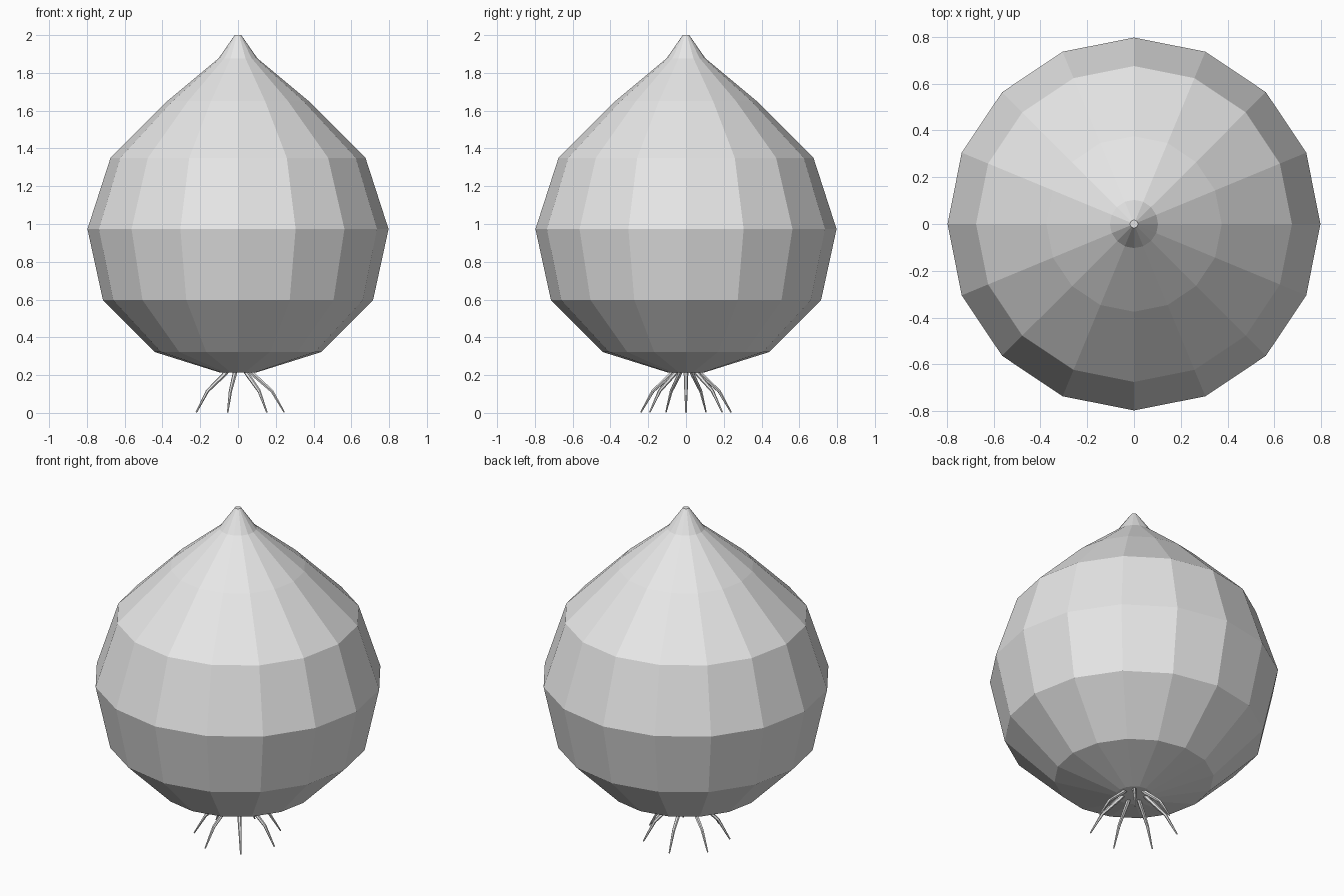
import bpy, bmesh, math
from mathutils import Vector

cube = bpy.data.objects.get("Cube")
if cube:
    bpy.data.objects.remove(cube, do_unlink=True)

SIDES = 16
ROOTS = 7

grey = bpy.data.materials.new("plain grey")
grey.use_nodes = True
colour = (0.8, 0.8, 0.8, 1)
grey.diffuse_color = colour
grey.node_tree.nodes["Principled BSDF"].inputs["Base Color"].default_value = colour


def ring(bm, centre, u, v, radius, sides):
    angles = [math.tau * i / sides for i in range(sides)]
    return [bm.verts.new(centre + radius * (u * math.cos(a) + v * math.sin(a)))
            for a in angles]


def skin(name, sections, sides):
    """Join (centre, u, v, radius) sections into a closed flat-faced tube."""
    bm = bmesh.new()
    rings = [ring(bm, *s, sides) for s in sections]
    for low, high in zip(rings, rings[1:]):
        for i in range(sides):
            j = (i + 1) % sides
            bm.faces.new((low[i], low[j], high[j], high[i]))
    bm.faces.new(rings[0][::-1])
    bm.faces.new(rings[-1])
    bmesh.ops.recalc_face_normals(bm, faces=bm.faces)
    mesh = bpy.data.meshes.new(name)
    bm.to_mesh(mesh)
    bm.free()
    mesh.materials.append(grey)
    obj = bpy.data.objects.new(name, mesh)
    bpy.context.collection.objects.link(obj)
    return obj


X, Y, Z = Vector((1, 0, 0)), Vector((0, 1, 0)), Vector((0, 0, 1))

# Bulb: radius and height of each level, from base to tip
profile = [(0.10, 0.215), (0.44, 0.322), (0.715, 0.597), (0.797, 0.973),
           (0.675, 1.35), (0.375, 1.65), (0.103, 1.877), (0.017, 2.0)]
skin("bulb", [(Z * z, X, Y, r) for r, z in profile], SIDES)

# Roots: tapered strands splaying from the base (reach, height, thickness)
strand = [(0.05, 0.235, 0.012), (0.085, 0.20, 0.012),
          (0.18, 0.115, 0.009), (0.245, 0.003, 0.004)]
for k in range(ROOTS):
    a = math.tau * k / ROOTS
    out = Vector((math.cos(a), math.sin(a), 0))
    side = Z.cross(out)
    points = [out * reach + Z * z for reach, z, _ in strand]
    sections = []
    for i, p in enumerate(points):
        along = (points[min(i + 1, len(points) - 1)] - points[max(i - 1, 0)]).normalized()
        sections.append((p, side, along.cross(side), strand[i][2]))
    skin(f"root_{k + 1}", sections, 6)
